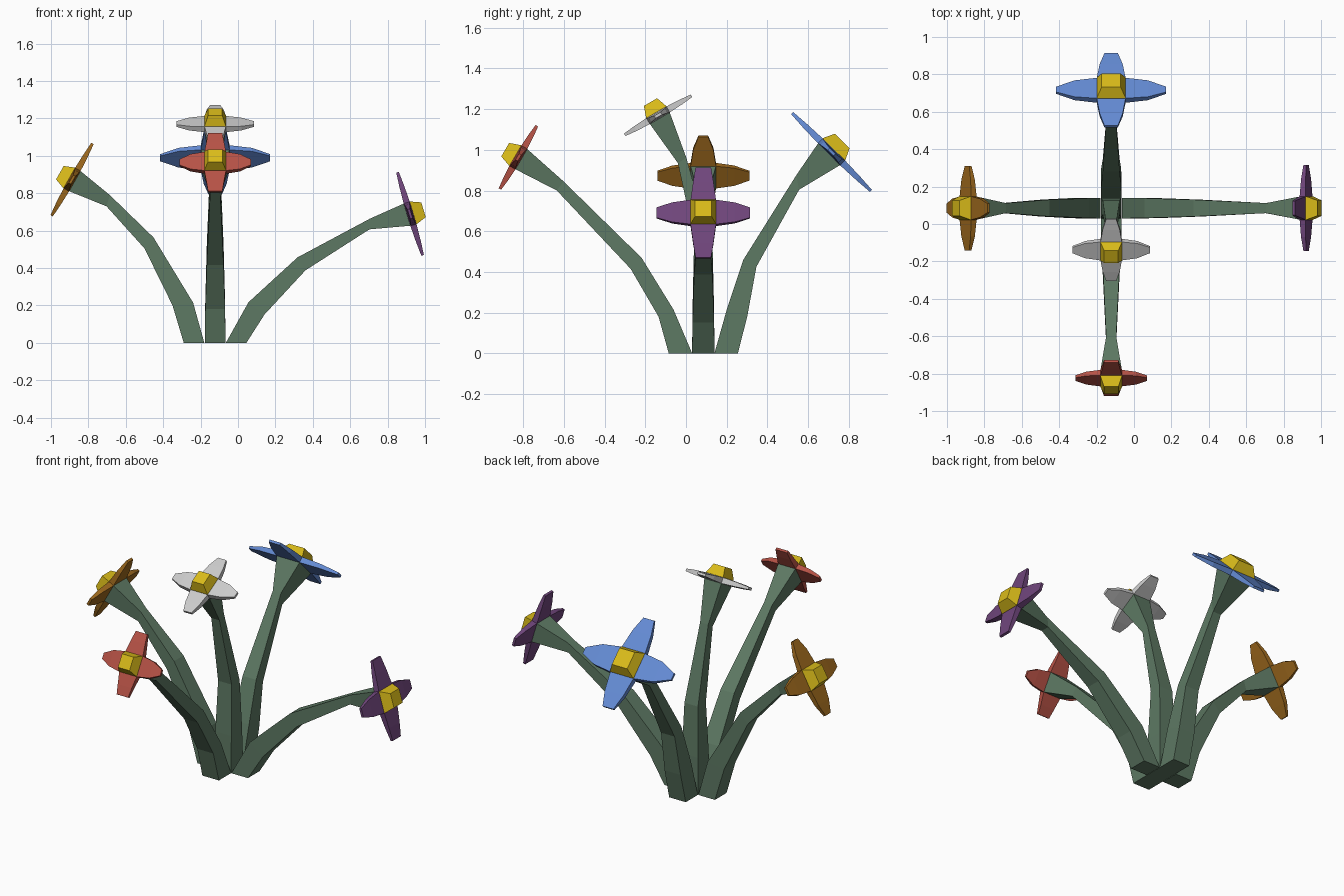
import bpy, bmesh
from mathutils import Vector, Matrix

if "Cube" in bpy.data.objects:
    bpy.data.objects.remove(bpy.data.objects["Cube"])

CX, CY = -0.122, 0.085      # middle of the clump


def material(name, rgb):
    m = bpy.data.materials.new(name)
    m.diffuse_color = (*rgb, 1)
    m.use_nodes = True
    m.node_tree.nodes["Principled BSDF"].inputs["Base Color"].default_value = m.diffuse_color
    return m


GREEN = material("stem_green", (0.11, 0.19, 0.125))
YELLOW = material("centre_yellow", (0.70, 0.50, 0.01))


def finish(name, bm, mat):
    bmesh.ops.recalc_face_normals(bm, faces=bm.faces)
    me = bpy.data.meshes.new(name)
    bm.to_mesh(me)
    bm.free()
    ob = bpy.data.objects.new(name, me)
    bpy.context.collection.objects.link(ob)
    if mat:
        me.materials.append(mat)


def loft(name, rings, mat):
    bm = bmesh.new()
    rows = [[bm.verts.new(p) for p in r] for r in rings]
    for a, b in zip(rows, rows[1:]):
        for i in range(4):
            j = (i + 1) % 4
            bm.faces.new((a[i], a[j], b[j], b[i]))
    bm.faces.new(rows[0])
    bm.faces.new(rows[-1])
    finish(name, bm, mat)


def square(m, half, z):
    return [m @ Vector((x * half, y * half, z)) for x, y in ((-1, -1), (1, -1), (1, 1), (-1, 1))]


def petals(name, m, b, lu, lv, tu, tv, mat):
    # centre block, each side drawn out in two steps to a blunt tip
    bm = bmesh.new()
    bmesh.ops.create_cube(bm, size=2)
    bmesh.ops.scale(bm, vec=(b, b, 0.017), verts=bm.verts)
    bm.normal_update()
    for f in [f for f in bm.faces if abs(f.normal.z) < 0.5]:
        d = f.normal.copy()
        along_u = abs(d.x) > 0.5
        length, tip = (lu, tu) if along_u else (lv, tv)
        side = Vector((-d.y, d.x, 0))
        for r, half, thick in ((b + 0.55 * (length - b), 0.8 * b, 0.013), (length, tip, 0.007)):
            f = bmesh.ops.extrude_discrete_faces(bm, faces=[f])["faces"][0]
            for v in f.verts:
                s = 1 if v.co.dot(side) > 0 else -1
                t = 1 if v.co.z > 0 else -1
                v.co = d * r + side * (s * half) + Vector((0, 0, t * thick))
    bm.transform(m)
    finish(name, bm, mat)


def flower(name, axis, sections, centre, v2, b, lu, lv, tu, tv, rgb):
    # sections: (inner p, inner z, outer p, outer z), p runs along the axis
    if axis == "x":
        place = lambda p, z: Vector((p, CY, z))
        flat = Vector((0, 1, 0))
    else:
        place = lambda p, z: Vector((CX, p, z))
        flat = Vector((1, 0, 0))
    c = place(*centre)
    v = (place(*v2) - place(0, 0)).normalized()
    n = v.cross(flat)
    if n.z < 0:
        n = -n
    u = v.cross(n)
    m = Matrix.Translation(c) @ Matrix((u, v, n)).transposed().to_4x4()
    # stem, narrowing upward then flaring under the flower
    rings = []
    for (p1, z1, p2, z2), w in zip(sections, (0.055, 0.053, 0.045, 0.027)):
        a, o = place(p1, z1), place(p2, z2)
        rings.append([a - flat * w, a + flat * w, o + flat * w, o - flat * w])
    top = [c + v * b - n * 0.012, c - v * b - n * 0.012]
    rings.append([top[0] - flat * b, top[0] + flat * b, top[1] + flat * b, top[1] - flat * b])
    loft(name + "_stem", rings, GREEN)
    petals(name + "_petals", m, b, lu, lv, tu, tv, material(name, rgb) if rgb else None)
    loft(name + "_centre", [square(m, b, 0), square(m, b, 0.02), square(m, b * 0.66, 0.075)], YELLOW)


flower("orange_flower", "x",
       [(-0.18, 0, -0.29, 0), (-0.24, 0.215, -0.35, 0.2), (-0.452, 0.564, -0.5, 0.505), (-0.685, 0.79, -0.703, 0.73)],
       (-0.887, 0.873), (0.492, 0.87), 0.0625, 0.226, 0.222, 0.024, 0.024, (0.347, 0.144, 0.013))
flower("purple_flower", "x",
       [(-0.065, 0, 0.045, 0), (0.056, 0.217, 0.142, 0.152), (0.318, 0.457, 0.361, 0.388), (0.707, 0.665, 0.703, 0.607)],
       (0.92, 0.69), (-0.289, 0.957), 0.0625, 0.23, 0.232, 0.026, 0.038, (0.162, 0.061, 0.202))
flower("red_flower", "y",
       [(0.03, 0, -0.085, 0), (-0.061, 0.214, -0.135, 0.18), (-0.218, 0.469, -0.272, 0.415), (-0.602, 0.845, -0.635, 0.8)],
       (-0.824, 0.963), (0.504, 0.863), 0.058, 0.192, 0.18, 0.017, 0.038, (0.468, 0.084, 0.061))
flower("blue_flower", "y",
       [(0.14, 0, 0.255, 0), (0.203, 0.224, 0.301, 0.18), (0.282, 0.46, 0.346, 0.425), (0.542, 0.875, 0.556, 0.804)],
       (0.715, 0.99), (-0.711, 0.702), 0.077, 0.294, 0.272, 0.02, 0.036, (0.127, 0.258, 0.658))
flower("white_flower", "y",
       [(0.14, 0, 0.03, 0), (0.138, 0.22, 0.035, 0.22), (0.125, 0.52, 0.05, 0.52), (0.002, 0.96, -0.04, 0.935)],
       (-0.137, 1.17), (0.863, 0.504), 0.057, 0.207, 0.19, 0.018, 0.027, None)
